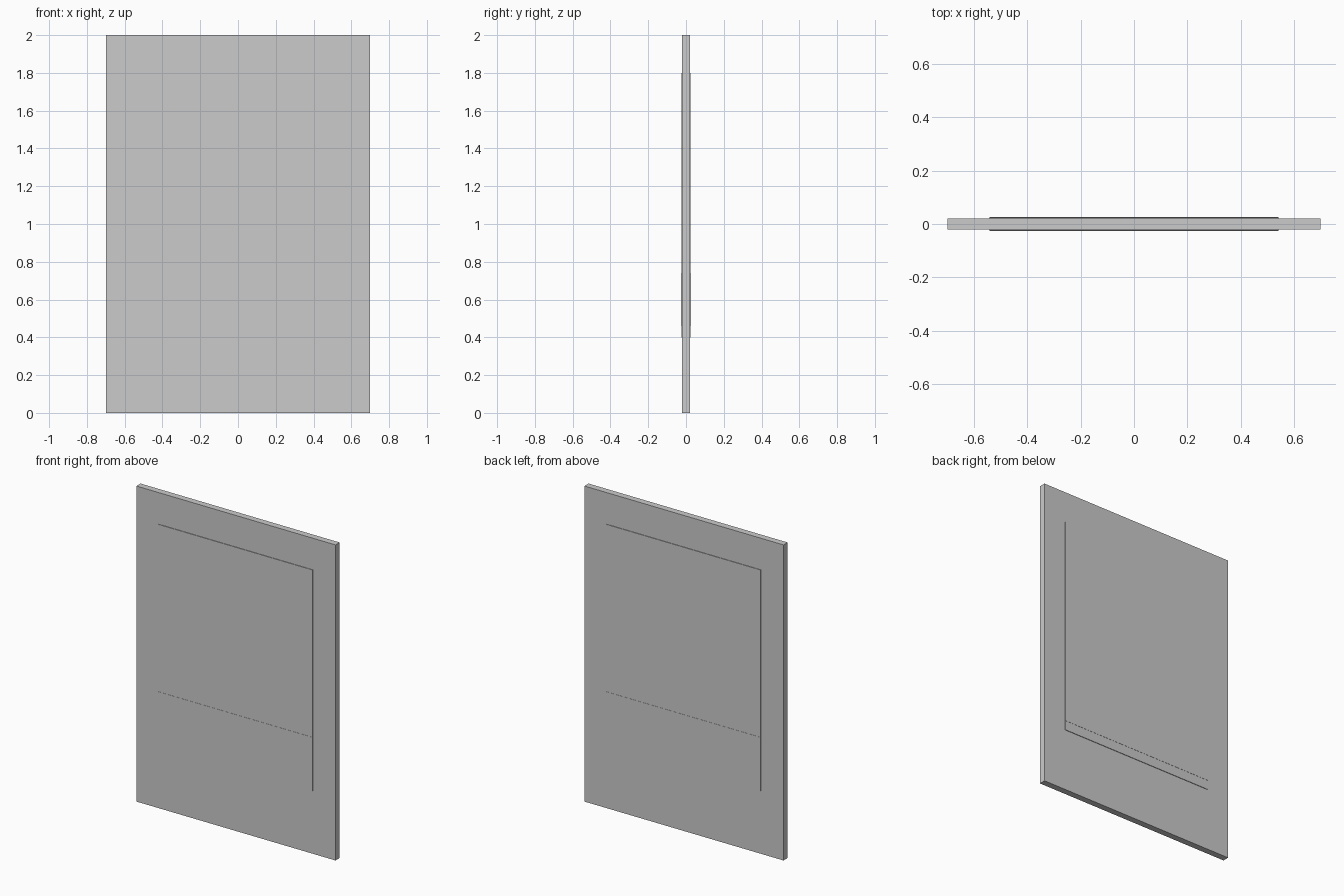
import bpy

if "Cube" in bpy.data.objects:
    bpy.data.objects.remove(bpy.data.objects["Cube"])


def box(name, half_x, y0, y1, z0, z1):
    bpy.ops.mesh.primitive_cube_add(
        size=1, location=(0, (y0 + y1) / 2, (z0 + z1) / 2))
    ob = bpy.context.object
    ob.name = name
    ob.scale = (2 * half_x, abs(y1 - y0), z1 - z0)
    bpy.ops.object.transform_apply(location=False, rotation=False, scale=True)
    return ob


BOARD, SHEET, STRIP = 0.0205, 0.0242, 0.0255  # half depths of each layer

# main upright board
box("board", 0.698, -BOARD, BOARD, 0.0, 2.0)

# thin raised sheet and lower strip on both faces
for side, s in (("front", -1), ("back", 1)):
    box(side + "_sheet", 0.541, s * BOARD, s * SHEET, 0.4, 1.8)
    box(side + "_strip", 0.541, s * SHEET, s * STRIP, 0.46, 0.74)
